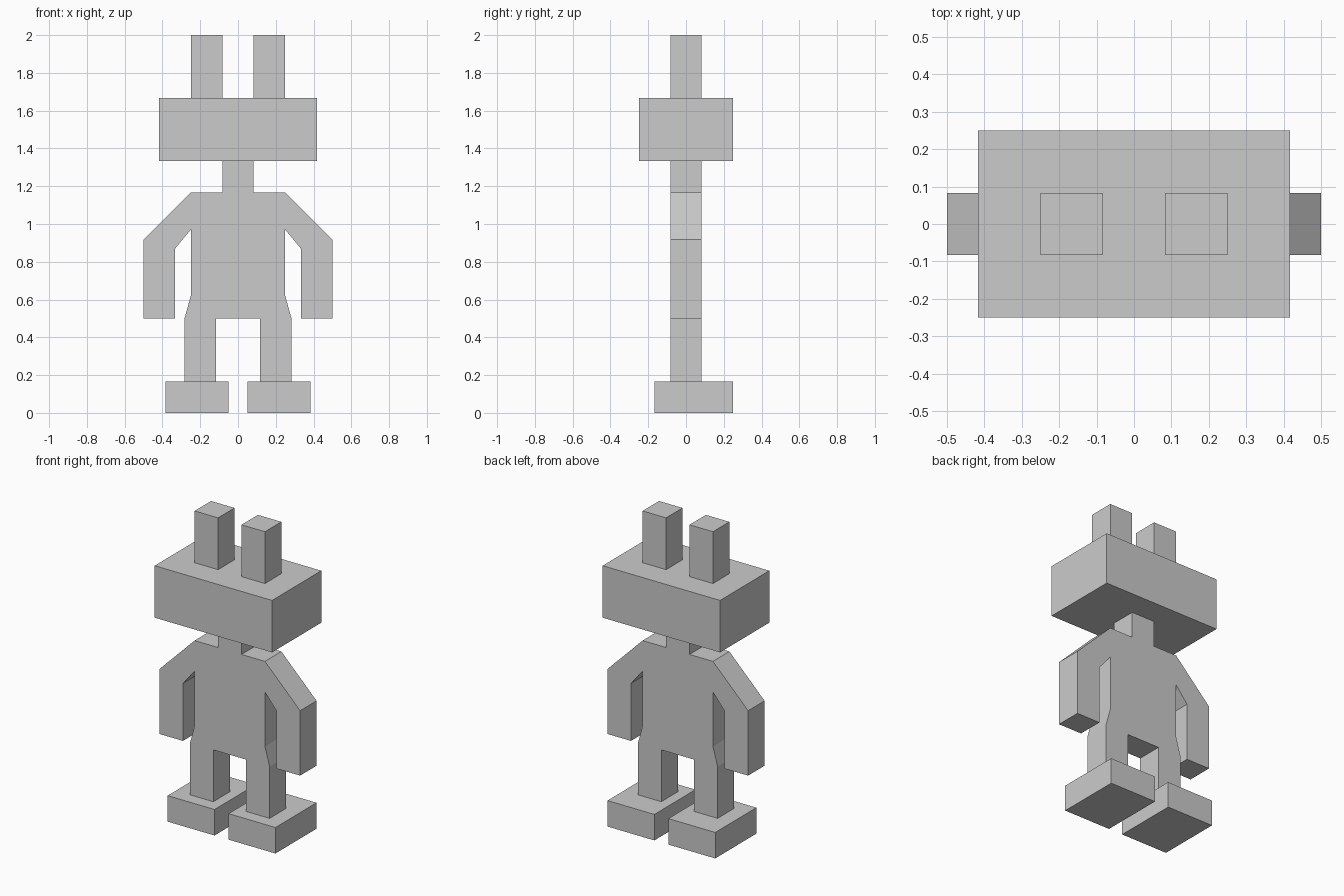
import bpy, bmesh

if "Cube" in bpy.data.objects:
    bpy.data.objects.remove(bpy.data.objects["Cube"])

grey = bpy.data.materials.new("plain_grey")
grey.diffuse_color = (0.6, 0.6, 0.6, 1)
grey.use_nodes = True
grey.node_tree.nodes["Principled BSDF"].inputs["Base Color"].default_value = grey.diffuse_color


def add_object(name, bm):
    bmesh.ops.recalc_face_normals(bm, faces=bm.faces)
    mesh = bpy.data.meshes.new(name)
    bm.to_mesh(mesh)
    bm.free()
    mesh.materials.append(grey)
    obj = bpy.data.objects.new(name, mesh)
    bpy.context.collection.objects.link(obj)
    return obj


def box(name, x, y, z):
    """Box from (min, max) ranges on each axis."""
    bm = bmesh.new()
    bmesh.ops.create_cube(bm, size=1)
    for v in bm.verts:
        v.co = [r[0] + (c + 0.5) * (r[1] - r[0]) for c, r in zip(v.co, (x, y, z))]
    return add_object(name, bm)


def slab(name, outline, depth):
    """Extrude an x-z outline along y, centred on y = 0."""
    bm = bmesh.new()
    face = bm.faces.new([bm.verts.new((x, -depth / 2, z)) for x, z in outline])
    new = bmesh.ops.extrude_face_region(bm, geom=[face])["geom"]
    bmesh.ops.translate(bm, vec=(0, depth, 0),
                        verts=[g for g in new if isinstance(g, bmesh.types.BMVert)])
    return add_object(name, bm)


T = 1 / 12  # half the limb thickness

# Body: neck, shoulders, arms, torso and legs as one mirrored outline
half = [
    (T, 1.333), (T, 1.167), (0.25, 1.167),              # neck and shoulder
    (0.5, 0.917), (0.5, 0.5), (0.333, 0.5),             # arm and hand
    (0.333, 0.87), (0.25, 0.97),                        # armpit
    (0.25, 0.62), (0.283, 0.5), (0.283, 0.167),         # hip and outer leg
    (0.117, 0.167), (0.117, 0.5),                       # inner leg
]
slab("body", half + [(-x, z) for x, z in reversed(half)], 2 * T)

# Head
box("head", (-0.417, 0.417), (-0.25, 0.25), (1.333, 1.667))

# Ears and feet on both sides
for side, s in (("left", -1), ("right", 1)):
    box(side + "_ear", sorted((s * T, s * 0.25)), (-T, T), (1.667, 2.0))
    box(side + "_foot", sorted((s * 0.05, s * 0.383)), (-0.167, 0.25), (0, 0.167))
